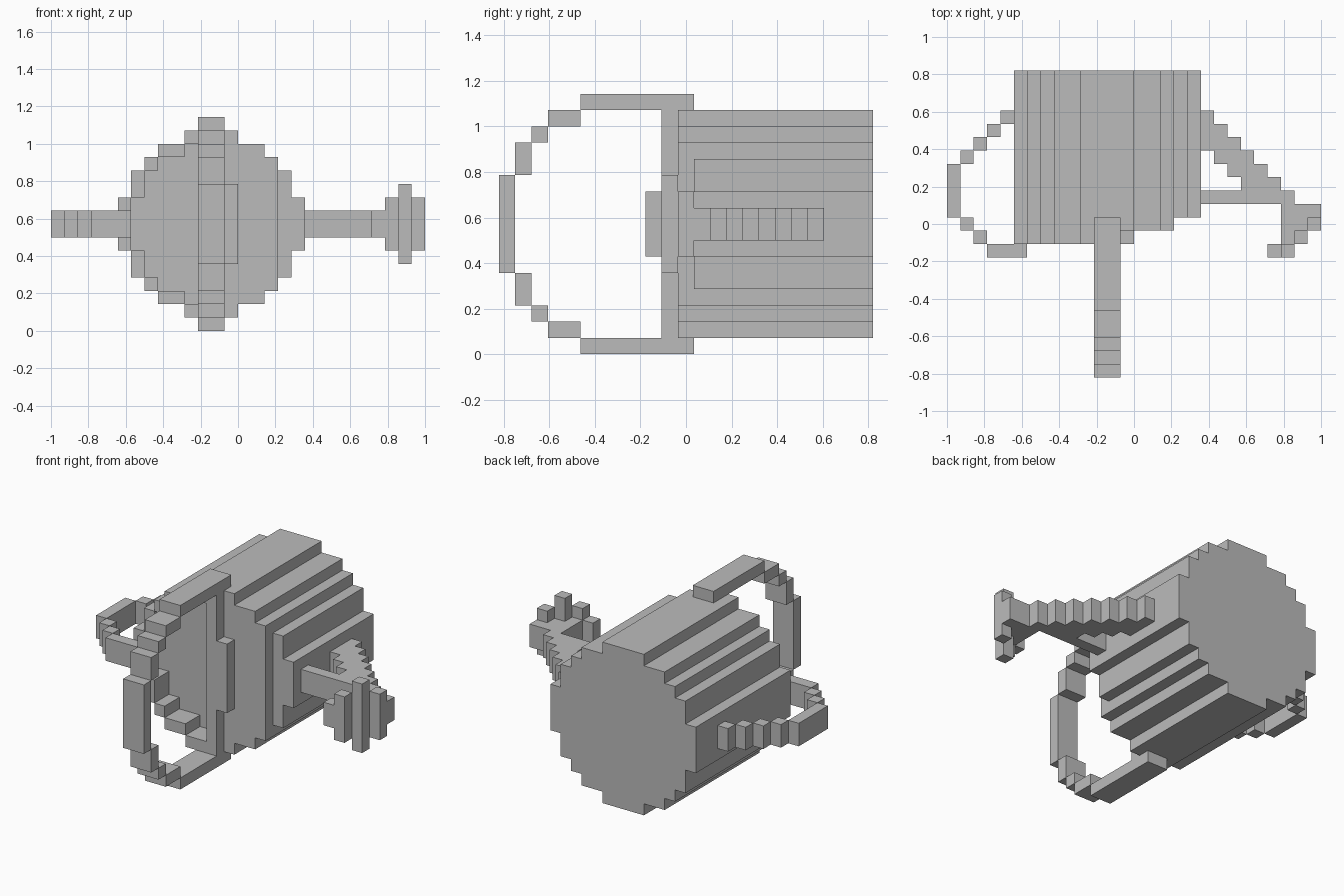
import bpy, bmesh
from mathutils import Vector

cube = bpy.data.objects.get("Cube")
if cube:
    bpy.data.objects.remove(cube, do_unlink=True)

U = 1 / 14            # size of one block
MID_X, MID_Z = -2, 8  # centre of the round body, in blocks

grey = bpy.data.materials.new("plain grey")
grey.use_nodes = True
grey.diffuse_color = (0.5, 0.5, 0.5, 1)
grey.node_tree.nodes["Principled BSDF"].inputs["Base Color"].default_value = (0.5, 0.5, 0.5, 1)


def box(x0, x1, y0, y1, z0, z1):
    """Set of block cells filling a box."""
    return {(i, j, k) for i in range(x0, x1) for j in range(y0, y1) for k in range(z0, z1)}


def build(name, cells):
    """Skin a set of cells with its outer faces only."""
    bm = bmesh.new()
    for cell in cells:
        centre = Vector(cell) + Vector((0.5, 0, 0.5))
        for axis in range(3):
            for sign in (-1, 1):
                step = [0, 0, 0]
                step[axis] = sign
                if tuple(c + s for c, s in zip(cell, step)) in cells:
                    continue
                n = Vector(step)
                a = Vector([0.5 if m == (axis + 1) % 3 else 0 for m in range(3)])
                b = n.cross(a)
                mid = centre + n / 2
                corners = (mid - a - b, mid + a - b, mid + a + b, mid - a + b)
                bm.faces.new([bm.verts.new(c * U) for c in corners])
    bmesh.ops.remove_doubles(bm, verts=bm.verts, dist=U / 100)
    bmesh.ops.dissolve_limit(bm, angle_limit=0.01, verts=bm.verts, edges=bm.edges)
    mesh = bpy.data.meshes.new(name)
    bm.to_mesh(mesh)
    bm.free()
    mesh.materials.append(grey)
    bpy.context.collection.objects.link(bpy.data.objects.new(name, mesh))


def in_round(i, k, steps):
    dx, dz = abs(i + 0.5 - MID_X), abs(k + 0.5 - MID_Z)
    return any(dx < w and dz < h for w, h in steps)


# Round body with a stepped front and a recessed opening on one half
outer = ((7, 2), (6, 4), (5, 5), (4, 6), (2, 7))
inner = ((6, 2), (5, 4), (4, 5), (2, 6))
body = set()
for i in range(-9, 5):
    for k in range(1, 15):
        if not in_round(i, k, outer):
            continue
        start = -1 if i < -1 else (1 if i >= 3 else 0)
        if i < -2 and in_round(i, k, inner):
            start = 1
        body |= box(i, i + 1, start, 12, k, k + 1)
body |= box(-1, 0, -1, 0, 5, 11)
build("body", body)

# Arched handle across the front, mirrored about the body's middle height
arch = box(-3, -1, -11, -10, 5, 11)
for y0, y1, z0, z1 in ((-10, -9, 11, 13), (-9, -8, 13, 14), (-8, -6, 14, 15), (-6, 1, 15, 16)):
    arch |= box(-3, -1, y0, y1, z0, z1) | box(-3, -1, y0, y1, 16 - z1, 16 - z0)
build("front_handle", arch)

# Side handle: grip, diagonal run to the body, and hooked front end
side = box(-14, -13, 1, 5, 7, 9) | box(-11, -8, -2, -1, 7, 9)
for n in range(4):
    side |= box(-13 + n, -12 + n, 5 + n, 6 + n, 7, 9)
for n in range(2):
    side |= box(-13 + n, -12 + n, -n, 1 - n, 7, 9)
build("side_handle", side)

# Spout: slanted pipe with a straight brace and a short neck
spout = box(5, 12, 2, 3, 7, 9) | box(11, 12, -1, 2, 7, 9) | box(12, 13, 0, 2, 7, 9)
for i in range(5, 12):
    spout |= box(i, i + 1, max(2, 11 - i), 14 - i, 7, 9)
build("spout", spout)

# Slanted round sprinkler head
rose = box(10, 11, -2, -1, 7, 9) | box(13, 14, 1, 2, 7, 9)
rose |= box(11, 12, -2, -1, 6, 10) | box(13, 14, 0, 1, 6, 10)
rose |= box(12, 13, -1, 0, 5, 11)
build("sprinkler_head", rose)
